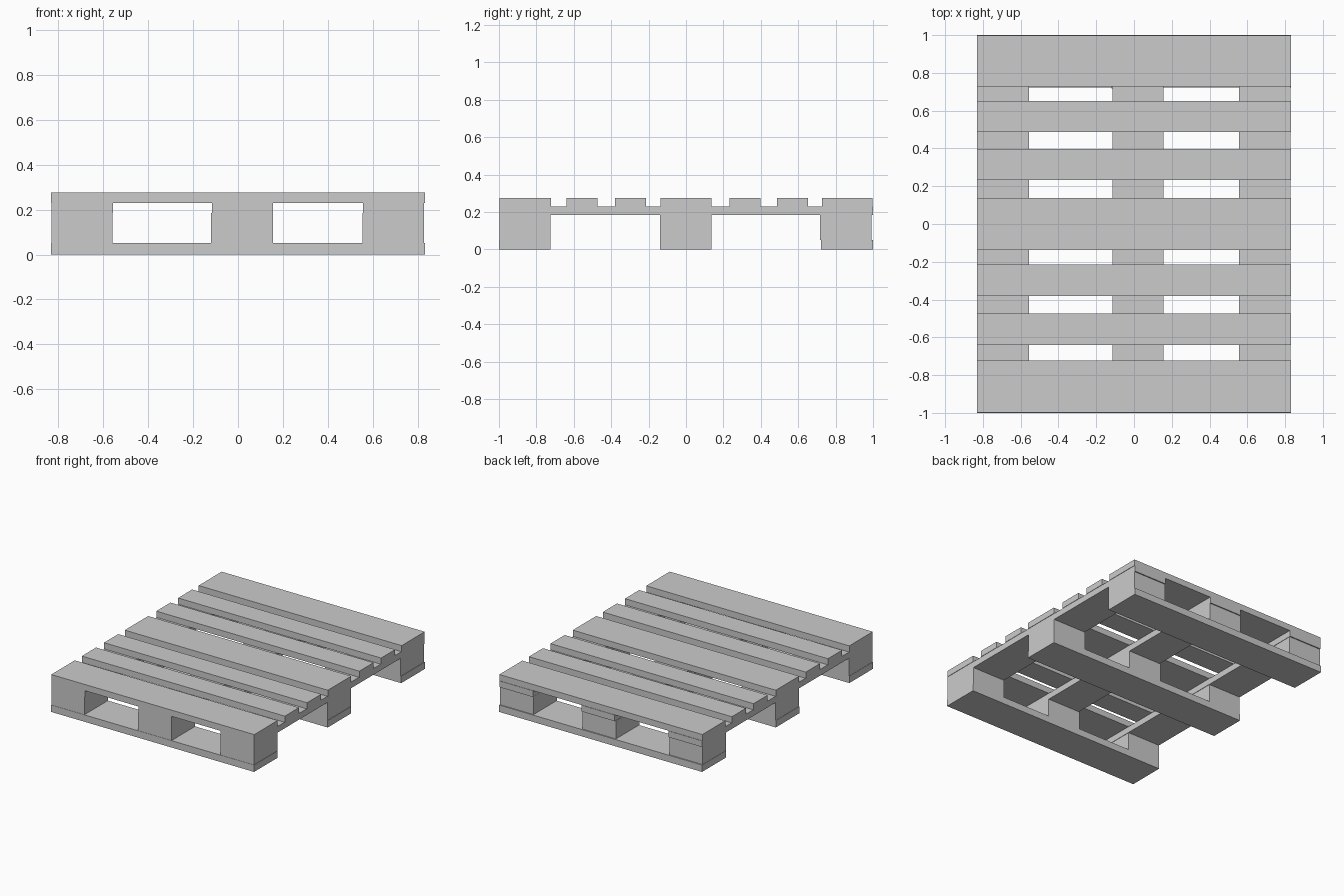
import bpy

if "Cube" in bpy.data.objects:
    bpy.data.objects.remove(bpy.data.objects["Cube"])


def box(name, x, y, z):
    """Box spanning the (min, max) ranges on each axis."""
    bpy.ops.mesh.primitive_cube_add(
        size=1, location=[(a + b) / 2 for a, b in (x, y, z)])
    ob = bpy.context.object
    ob.name = name
    ob.scale = [b - a for a, b in (x, y, z)]
    bpy.ops.object.transform_apply(location=False, rotation=False, scale=True)
    return ob


FULL_X = (-0.832, 0.832)

# Top deck boards: wide at the ends and middle, narrow between
deck = [(-0.998, -0.723), (-0.64, -0.474), (-0.38, -0.214), (-0.137, 0.137),
        (0.232, 0.398), (0.487, 0.651), (0.728, 0.997)]
for i, y in enumerate(deck):
    box(f"deck_board_{i + 1}", FULL_X, y, (0.23, 0.276))

# Stringer boards running front to back under the deck
stringers = [(-0.83, -0.557), (-0.115, 0.155), (0.556, 0.829)]
for side, x in zip(("left", "middle", "right"), stringers):
    box(f"stringer_{side}", x, (-0.998, 1.0), (0.184, 0.23))

# Three skids: a bottom board with three spacer blocks each
skids = [("front", (-1.0, -0.724), (-0.998, -0.724)),
         ("centre", (-0.138, 0.137), (-0.138, 0.137)),
         ("rear", (0.722, 1.0), (0.717, 0.992))]
blocks = [(-0.83, -0.56), (-0.12, 0.155), (0.555, 0.829)]
for row, board_y, block_y in skids:
    box(f"bottom_board_{row}", FULL_X, board_y, (0.0, 0.051))
    for side, x in zip(("left", "middle", "right"), blocks):
        box(f"block_{row}_{side}", x, block_y, (0.051, 0.184))
